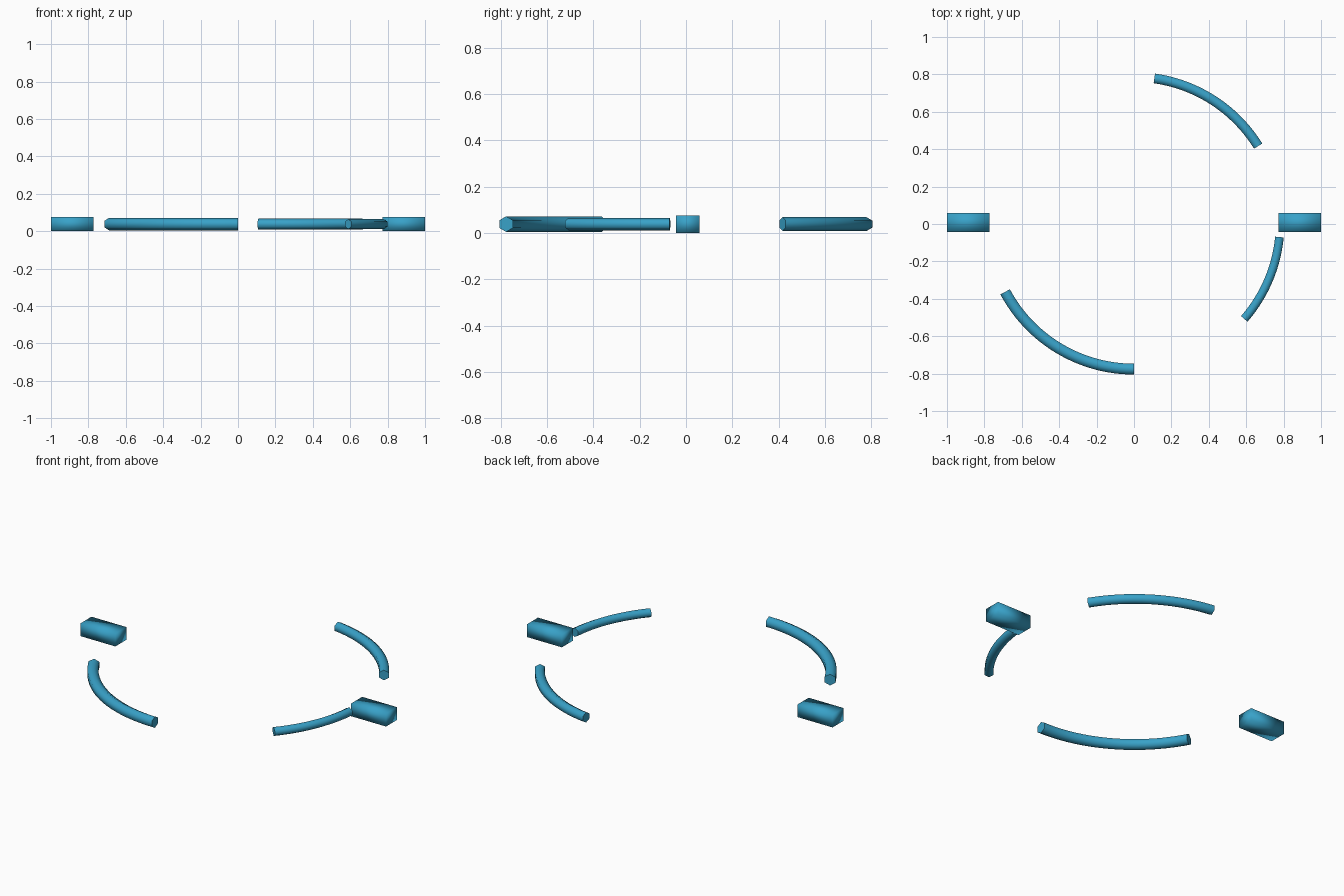
import bpy, bmesh
from math import radians, cos, sin, pi

if "Cube" in bpy.data.objects:
    bpy.data.objects.remove(bpy.data.objects["Cube"])

CY, CZ, RADIUS = 0.005, 0.038, 0.781

mat = bpy.data.materials.new("teal")
mat.diffuse_color = (0.04, 0.36, 0.58, 1)
mat.use_nodes = True
mat.node_tree.nodes["Principled BSDF"].inputs["Base Color"].default_value = mat.diffuse_color


def finish(name, bm):
    bmesh.ops.recalc_face_normals(bm, faces=bm.faces)
    mesh = bpy.data.meshes.new(name)
    bm.to_mesh(mesh)
    bm.free()
    mesh.materials.append(mat)
    bpy.context.collection.objects.link(bpy.data.objects.new(name, mesh))


def arc_bar(name, start, end, r, steps=24):
    """Hexagonal bar, point upwards, bent along the ring."""
    bm = bmesh.new()
    rings = []
    for i in range(steps + 1):
        a = radians(start + (end - start) * i / steps)
        ring = []
        for k in range(6):
            t = pi / 2 + k * pi / 3
            d = RADIUS + r * cos(t)
            ring.append(bm.verts.new((d * cos(a), CY + d * sin(a), CZ + r * sin(t))))
        rings.append(ring)
    for p, q in zip(rings, rings[1:]):
        for k in range(6):
            n = (k + 1) % 6
            bm.faces.new((p[k], p[n], q[n], q[k])).smooth = True
    # flat end caps
    bm.faces.new(rings[0])
    bm.faces.new(rings[-1])
    finish(name, bm)


def block(name, side):
    """Smooth-shaded box on the ring's left or right."""
    bm = bmesh.new()
    bmesh.ops.create_cube(bm, size=1)
    for v in bm.verts:
        v.co = (side * 0.886 + v.co.x * 0.228,
                CY + 0.002 + v.co.y * 0.102,
                CZ + v.co.z * 0.076)
    for f in bm.faces:
        f.smooth = True
    finish(name, bm)


# Side blocks
block("left_block", -1)
block("right_block", 1)

# Ring segments, each a little thicker than the last
arc_bar("right_front_arc", -41, -5.5, 0.0265)
arc_bar("right_back_arc", 31.8, 82, 0.030)
arc_bar("left_front_arc", 208.1, 270, 0.0335)
